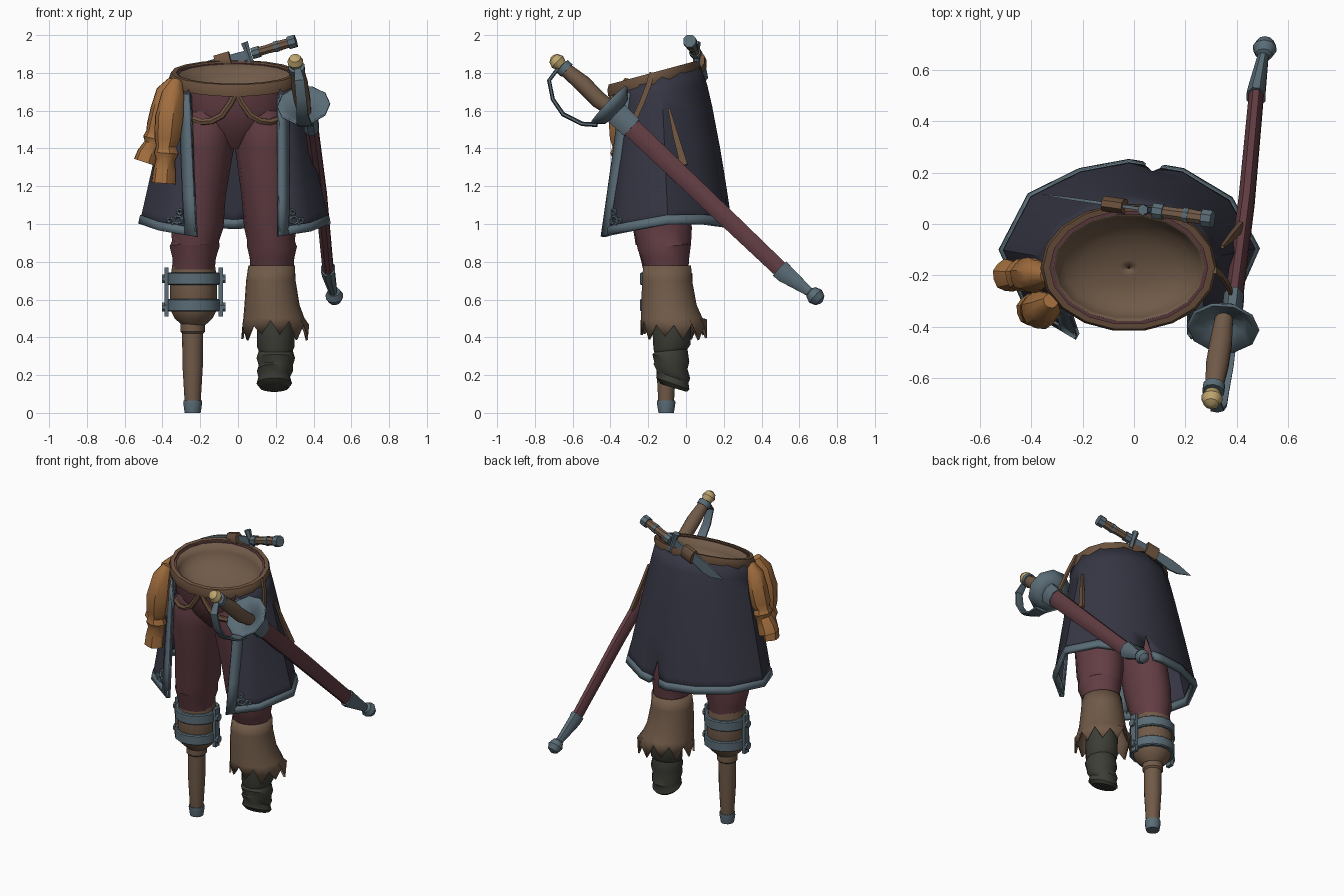
import bpy, bmesh, math, random
from mathutils import Vector as V

if "Cube" in bpy.data.objects:
    bpy.data.objects.remove(bpy.data.objects["Cube"])

random.seed(4)


def material(name, rgb):
    m = bpy.data.materials.new(name)
    lin = [((c / 255 + 0.055) / 1.055) ** 2.4 for c in rgb]
    m.diffuse_color = (*lin, 1)
    m.use_nodes = True
    m.node_tree.nodes["Principled BSDF"].inputs["Base Color"].default_value = m.diffuse_color
    return m


NAVY = material("navy cloth", (54, 54, 68))
WINE = material("wine cloth", (98, 61, 67))
BROWN = material("brown wood", (112, 90, 72))
LEATHER = material("leather", (108, 82, 62))
STEEL = material("blue steel", (90, 108, 118))
ORANGE = material("orange cloth", (162, 110, 62))
BOOT = material("dark boot", (60, 61, 53))
GOLD = material("brass", (188, 164, 110))


def build(name, verts, faces, mat, thick=0, weld=0):
    me = bpy.data.meshes.new(name)
    me.from_pydata(verts, [], faces)
    bm = bmesh.new()
    bm.from_mesh(me)
    if weld:
        bmesh.ops.remove_doubles(bm, verts=bm.verts, dist=weld)
    bmesh.ops.recalc_face_normals(bm, faces=bm.faces)
    bm.to_mesh(me)
    bm.free()
    me.materials.append(mat)
    ob = bpy.data.objects.new(name, me)
    bpy.context.collection.objects.link(ob)
    if thick:
        s = ob.modifiers.new("thickness", "SOLIDIFY")
        s.thickness, s.offset = thick, 0
    return ob


def loft(name, rings, mat, caps=True, loop=False, thick=0):
    n, m = len(rings[0]), len(rings)
    faces = [(i * n + j, i * n + (j + 1) % n, (i + 1) % m * n + (j + 1) % n, (i + 1) % m * n + j)
             for i in range(m if loop else m - 1) for j in range(n)]
    if caps and not loop:
        faces += [tuple(range(n)), tuple(range((m - 1) * n, m * n))]
    return build(name, [p for r in rings for p in r], faces, mat, thick)


def ring(cx, cy, z, rx, ry, n=14, tilt=0.0):
    out = []
    for i in range(n):
        a = 2 * math.pi * i / n
        y = ry * math.sin(a)
        out.append(V((cx + rx * math.cos(a), cy + y, z + tilt * y)))
    return out


def column(name, cx_list, mat, n=14, **kw):
    return loft(name, [ring(*r[:5], n, r[5] if len(r) > 5 else 0) for r in cx_list], mat, **kw)


def tube(name, pts, radii, mat, n=8, ref=(1, 0, 0), fold=0, caps=True):
    """Sweep an ellipse; each radius is (along ref, across ref)."""
    pts = [V(p) for p in pts]
    rings = []
    for i, p in enumerate(pts):
        d = (pts[min(i + 1, len(pts) - 1)] - pts[max(i - 1, 0)]).normalized()
        a = V(ref)
        a = (a - d * a.dot(d)).normalized()
        b = d.cross(a)
        ra, rb = radii[i] if isinstance(radii[i], tuple) else (radii[i],) * 2
        rings.append([p + (a * ra * math.cos(t) + b * rb * math.sin(t)) * (1 - fold * (j % 2))
                      for j in range(n) for t in [2 * math.pi * (j + 0.5) / n]])
    return loft(name, rings, mat, caps)


def ball(name, c, r, mat, d=(0, 0, 1), squash=1.0):
    d = V(d).normalized()
    s = [math.radians(a) for a in (-80, -45, 0, 45, 80)]
    return tube(name, [V(c) + d * r * squash * math.sin(a) for a in s],
                [r * math.cos(a) for a in s], mat, 10, (1, 0.1, 0))


# Waist: belt, lining edge and hollow inside
CX, CY, TILT = -0.02, -0.17, 0.27


def waist(rx, ry, dz, n=18):
    return ring(CX, CY, 1.775 + dz, rx, ry, n, TILT)


loft("belt", [waist(.335, .245, -.034), waist(.345, .25, 0), waist(.335, .243, .028),
              waist(.308, .222, .028), waist(.308, .222, -.034)], LEATHER, loop=True)
loft("waist_lining", [waist(.31, .224, -.03), waist(.31, .224, .018), waist(.297, .211, .018),
                      waist(.297, .211, -.03)], WINE, loop=True)
loft("waist_hollow", [waist(.298, .212, .014), waist(.287, .2, -.04), waist(.255, .175, -.085), waist(.19, .13, -.12),
                      waist(.11, .075, -.138), waist(.04, .03, -.144), waist(.005, .004, -.145)],
     BROWN, caps=False, thick=.006)

# Trousers
loft("trouser_hips", [waist(.31, .222, -.03), ring(CX, CY, 1.6, .305, .212, 18),
                      ring(CX, CY, 1.5, .23, .175, 18), ring(-.016, CY, 1.4, .06, .09, 18)],
     WINE, caps=False)
column("trouser_leg_left", [(-.16, -.17, 1.6, .13, .175), (-.175, -.17, 1.5, .16, .198),
       (-.18, -.17, 1.4, .158, .19), (-.2, -.145, 1.15, .135, .165), (-.215, -.125, .98, .138, .16),
       (-.225, -.12, .91, .125, .15, .15), (-.23, -.12, .88, .132, .145, -.1),
       (-.232, -.115, .82, .115, .13), (-.235, -.11, .76, .112, .12)], WINE)
column("trouser_leg_right", [(.125, -.17, 1.6, .13, .175), (.145, -.17, 1.5, .163, .198),
       (.15, -.17, 1.4, .165, .19), (.16, -.145, 1.15, .142, .165), (.17, -.125, .98, .138, .16),
       (.175, -.12, .91, .126, .15, -.15), (.18, -.115, .88, .132, .145, .1),
       (.18, -.11, .82, .118, .13), (.18, -.1, .75, .115, .115)], WINE)
for s in (-1, 1):
    xs = [(.0, 1.70), (.03, 1.64), (.075, 1.575), (.13, 1.545), (.18, 1.54), (.24, 1.56)]
    tube("pocket_piping", [(s * x - .01, -.17 - .222 * math.sqrt(1 - (x / .34) ** 2), z) for x, z in xs],
         [(.018, .016)] * 6, LEATHER, 6, (.3, 0, 1))

# Coat skirt, open at the front with a slit behind
HEM = [(.215, -.44, .935), (.38, -.315, .96), (.478, -.095, 1.0), (.375, .095, 1.0), (.19, .205, .985), (-.02, .24, .975),
       (-.21, .205, .985), (-.405, .11, 1.0), (-.515, -.1, 1.0), (-.415, -.325, .965), (-.22, -.44, .932)]
SLIT = .455


def coat(u, t, out=0.0):
    k = min(int(u * 10 + 1e-6), 9)
    w = u * 10 - k

    def top(i):
        a = math.radians(-44 + 26.8 * i)
        y = .238 * math.sin(a)
        return V((CX + .329 * math.cos(a), CY + y, 1.775 + TILT * y))
    a, b = top(k).lerp(top(k + 1), w), V(HEM[k]).lerp(V(HEM[k + 1]), w)
    f = t ** (1.1 - .38 * math.sin(math.pi * u) ** 4)
    p = V((a.x + (b.x - a.x) * f, a.y + (b.y - a.y) * f, a.z + (b.z - a.z) * t))
    return p + V((p.x - CX, p.y - CY, 0)).normalized() * out


def sheet(name, cols, rows, fn, mat, thick, gap=None):
    nr = len(rows)
    verts = [fn(c, r) for c in cols for r in rows]
    faces = [(i * nr + j, i * nr + j + 1, (i + 1) * nr + j + 1, (i + 1) * nr + j)
             for i in range(len(cols) - 1) if i != gap for j in range(nr - 1)]
    return build(name, verts, faces, mat, thick, weld=1e-4)


def slit_coat(u, t):
    if abs(u - SLIT) < .002:
        u = SLIT + math.copysign(.00001 + .02 * max(0, (t - .8) / .2), u - SLIT)
    return coat(u, t)


COLS = [0, .1, .2, .3, .4, SLIT - .001, SLIT + .001, .5, .6, .7, .8, .9, 1]
sheet("coat_skirt", COLS, [0, .12, .25, .5, .65, .8, .9, .99], slit_coat, NAVY, .014, gap=5)
sheet("coat_hem_trim", COLS, [.942, 1.0], slit_coat, STEEL, .028, gap=5)
for side in (0, 1):
    sheet("coat_front_trim", [0, 1], [.06, .25, .5, .75, 1],
          lambda c, t: coat(abs(side - c * (.054 - .026 * t)), t), STEEL, .028)
    # curled corner ornaments
    for cu, ct, r, turn in ((.046, .9, .019, 0), (.067, .92, .013, 2), (.04, .855, .011, 4)):
        curl = [(cu + r * (1 - i / 12) * math.cos(turn + i * .8),
                 ct + 1.9 * r * (1 - i / 12) * math.sin(turn + i * .8)) for i in range(9)]
        tube("coat_corner_curl", [coat(abs(side - u), t, .014) for u, t in curl], [.008] * 9,
             STEEL, 5, (0, 1, .3))

# Knotted sash ends on the hip
tube("sash_end_back", [(-.34, -.2, 1.76), (-.375, -.2, 1.7), (-.395, -.2, 1.6), (-.42, -.2, 1.51), (-.435, -.2, 1.48),
     (-.44, -.2, 1.45), (-.45, -.2, 1.42), (-.475, -.2, 1.37), (-.49, -.2, 1.325)],
     [.03, .06, .072, .068, .054, .066, .05, .062, .066], ORANGE, 12, fold=.05)
tube("sash_end_front", [(-.325, -.3, 1.76), (-.345, -.325, 1.69), (-.365, -.335, 1.56), (-.375, -.335, 1.45),
     (-.38, -.335, 1.41), (-.38, -.335, 1.375), (-.385, -.335, 1.34), (-.39, -.335, 1.28), (-.395, -.335, 1.215)],
     [.03, .062, .078, .07, .056, .068, .052, .062, .066], ORANGE, 12, fold=.05)

# Right leg: torn gaiter and wrinkled boot
rag = [ring(.178, -.1, .78, .117, .122, 22), ring(.174, -.1, .7, .125, .128, 22),
       ring(.18, -.09, .57, .14, .142, 22), ring(.19, -.075, .5, .156, .158, 22)]
rag.append([p + V((0, 0, -.075 * (j % 2) + random.uniform(-.02, .02)))
            for j, p in enumerate(ring(.197, -.064, .475, .174, .172, 22))])
loft("torn_gaiter", rag, BROWN, caps=False, thick=.012)
column("boot", [(.195, -.075, .6, .1, .1), (.2, -.075, .43, .1, .105), (.2, -.075, .35, .1, .1, .1),
       (.2, -.08, .33, .09, .09, .1), (.2, -.08, .29, .102, .1, -.2), (.2, -.08, .25, .09, .09, -.2),
       (.195, -.075, .22, .095, .1, -.4), (.192, -.07, .19, .084, .085, -.35),
       (.192, -.07, .155, .094, .09, -.35), (.192, -.065, .132, .075, .07, -.3)], BOOT)

# Left leg: socket, steel bands and peg
PX, PY = -.235, -.105
column("peg_socket", [(PX, PY, .79, .112, .115), (PX, PY, .7, .125, .127), (PX, PY, .55, .125, .127),
       (PX, PY, .5, .1, .1), (PX, PY, .465, .062, .062)], BROWN)
for z in (.71, .57):
    column("socket_band", [(PX, PY, z - .034, .135, .135), (PX, PY, z - .028, .142, .142),
           (PX, PY, z + .028, .142, .142), (PX, PY, z + .034, .135, .135)], STEEL)
for s in (-1, 1):
    x = PX + s * .143
    tube("socket_bar", [(x, PY, .51), (x, PY, .77)], [(.016, .032)] * 2, STEEL, 4)
    for z in (.71, .56):
        tube("socket_bolt", [(x, PY, z), (x + s * .025, PY, z)], [.025] * 2, STEEL, 8, (0, 0, 1))
column("peg", [(-.24, PY, .48, .065, .065), (-.24, PY, .43, .065, .065), (-.24, PY, .42, .056, .056),
       (-.24, PY, .25, .054, .054), (-.24, PY, .05, .042, .042)], BROWN)
column("peg_tip", [(-.24, PY, .065, .049, .049), (-.24, PY, .05, .05, .05), (-.24, PY, .0, .042, .042)], STEEL)

# Sword in its scabbard
A, B = V((.385, -.33, 1.55)), V((.478, .51, .75))
D = (B - A).normalized()
tube("scabbard", [A, A.lerp(B, .5) + V((.008, 0, 0)), B], [(.037, .056), (.034, .052), (.031, .046)], WINE)
tube("scabbard_throat", [A - D * .05, A + D * .06], [(.042, .068), (.042, .064)], STEEL)
tube("scabbard_tip", [B - D * .02, B + D * .015, (.505, .66, .635)],
     [(.04, .056), (.037, .054), (.022, .024)], STEEL)
ball("scabbard_ball", (.51, .685, .618), .048, STEEL, D)
G = V((.352, -.365, 1.59))
E1 = (V((1, 0, 0)) - D * D.x).normalized()
E2 = D.cross(E1)
loft("sword_shell_guard", [[G - D * h + (E1 * math.cos(k * math.pi / 5) + E2 * math.sin(k * math.pi / 5)) * r
     for k in range(10)] for r, h in ((.02, 0), (.09, .012), (.138, .06))], STEEL, caps=False, thick=.012)
tube("sword_knuckle_bow", [(.355, -.47, 1.525), (.35, -.55, 1.53), (.34, -.65, 1.58), (.335, -.705, 1.66),
     (.325, -.725, 1.76), (.315, -.68, 1.82)], [(.05, .012), (.045, .012), (.036, .012), (.032, .011), (.03, .011), (.02, .01)],
     STEEL, 6)
tube("sword_grip", [G, (.34, -.46, 1.655), (.325, -.55, 1.745), (.312, -.64, 1.82)],
     [.036, .045, .046, .036], BROWN, 10)
tube("sword_collar", [(.313, -.63, 1.812), (.309, -.655, 1.834)], [.044, .044], STEEL, 10)
ball("sword_pommel", (.304, -.68, 1.858), .043, GOLD, D)
tube("scabbard_strap_front", [(.315, -.18, 1.8), (.34, -.2, 1.73), (.365, -.235, 1.64), (.385, -.285, 1.53)],
     [(.009, .02)] * 4, LEATHER, 4)
tube("scabbard_strap_back", [(.344, -.09, 1.61), (.376, -.055, 1.47), (.416, -.01, 1.31)],
     [(.01, .008), (.012, .02), (.014, .028)], LEATHER, 4)

# Knife tucked behind the belt


def knife(k, dz=0):
    return V((.3, .02, 1.968)).lerp(V((-.36, .115, 1.775)), k) + V((0, 0, dz))


tube("knife_grip", [knife(k) for k in (.04, .12, .22, .32)], [.026, .029, .025, .026], BROWN, 8, (0, 0, 1))
for k0, k1, r in ((-.01, .05, .036), (.13, .16, .031), (.28, .34, .032)):
    tube("knife_fitting", [knife(k0), knife(k1)], [r, r], STEEL, 8, (0, 0, 1))
tube("knife_guard", [knife(.37) + V((-.022, 0, .065)), knife(.37), knife(.37) + V((.02, 0, -.065))],
     [.022, .016, .02], STEEL, 6)
tube("knife_blade", [knife(.38), knife(.6), knife(.78, -.012), knife(.86, -.012), knife(1)],
     [(.035, .009), (.042, .009), (.055, .008), (.046, .007), (.003, .002)], STEEL, 4, (0, 0, 1))
tube("knife_loop", [knife(.51), knife(.63)], [(.05, .032)] * 2, LEATHER, 8, (0, 0, 1))

# Smooth shading with crisp edges
for ob in bpy.data.objects:
    ob.select_set(True)
    bpy.context.view_layer.objects.active = ob
bpy.ops.object.shade_smooth_by_angle(angle=math.radians(38))
